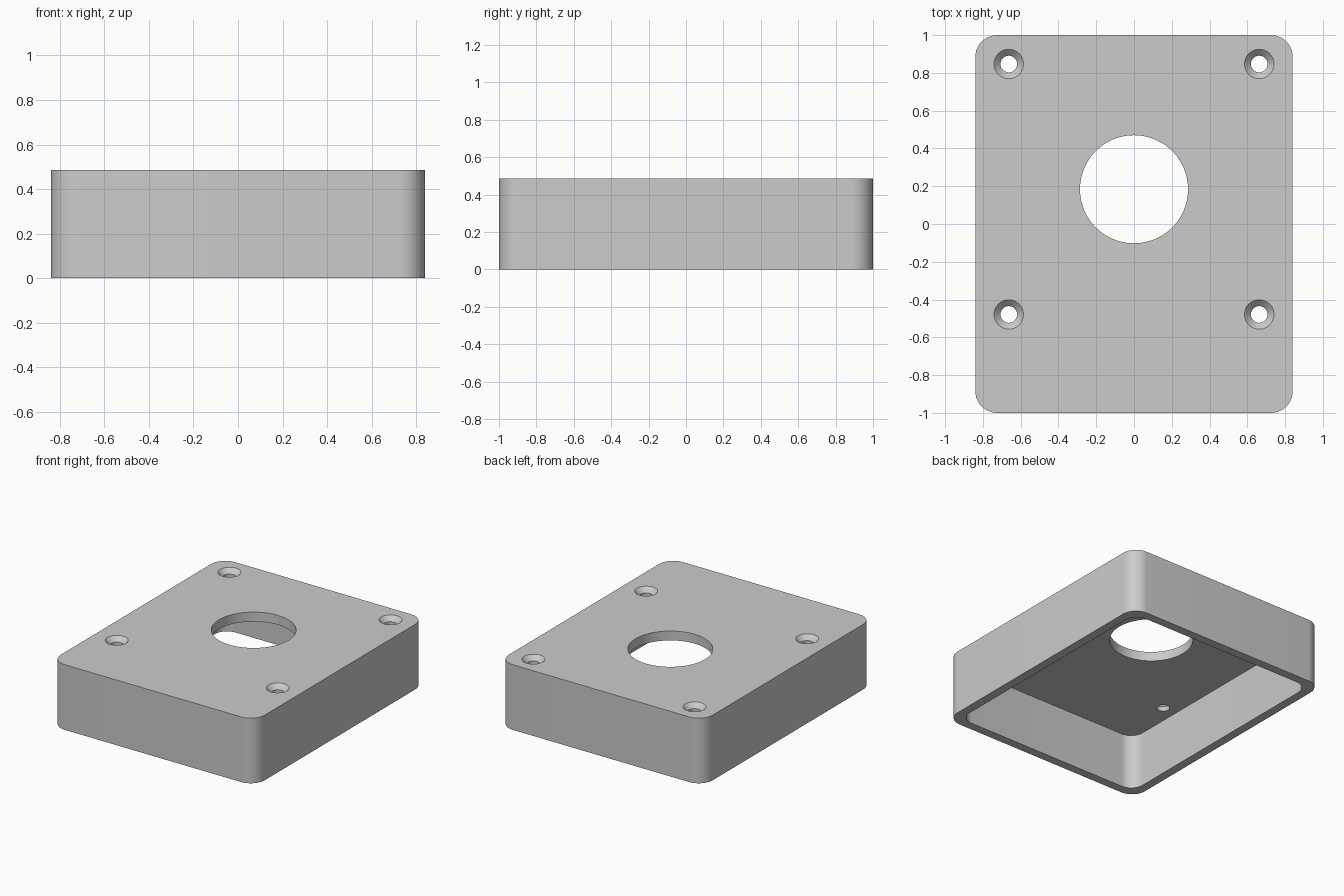
import bpy
import bmesh
from math import sin, cos, pi, radians

if "Cube" in bpy.data.objects:
    bpy.data.objects.remove(bpy.data.objects["Cube"], do_unlink=True)

HALF_X, HALF_Y, HEIGHT = 0.84, 1.0, 0.485
CORNER, WALL, PLATE = 0.115, 0.066, 0.07
HOLE_Y = 0.184          # centre of the bore and of the screw pattern
SCREW = 0.663           # half the screw spacing

grey = bpy.data.materials.new("plain grey")
grey.use_nodes = True
colour = (0.6, 0.6, 0.6, 1)
grey.diffuse_color = colour
grey.node_tree.nodes["Principled BSDF"].inputs["Base Color"].default_value = colour


def rounded_rect(hx, hy, r, steps=12):
    points = []
    for k, (sx, sy) in enumerate([(1, 1), (-1, 1), (-1, -1), (1, -1)]):
        for i in range(steps + 1):
            a = (k + i / steps) * pi / 2
            points.append((sx * (hx - r) + r * cos(a), sy * (hy - r) + r * sin(a)))
    return points


def circle(x, y, r, steps):
    return [(x + r * cos(2 * pi * i / steps), y + r * sin(2 * pi * i / steps))
            for i in range(steps)]


def loft(name, layers):
    """Closed solid through a stack of (outline, z) layers."""
    bm = bmesh.new()
    rings = [[bm.verts.new((x, y, z)) for x, y in outline] for outline, z in layers]
    bm.faces.new(rings[0][::-1])
    bm.faces.new(rings[-1])
    for low, high in zip(rings, rings[1:]):
        for i in range(len(low)):
            j = (i + 1) % len(low)
            bm.faces.new((low[i], low[j], high[j], high[i]))
    mesh = bpy.data.meshes.new(name)
    bm.to_mesh(mesh)
    bm.free()
    mesh.materials.append(grey)
    obj = bpy.data.objects.new(name, mesh)
    bpy.context.collection.objects.link(obj)
    return obj


# Outer block
cover = loft("cover", [(rounded_rect(HALF_X, HALF_Y, CORNER), z) for z in (0, HEIGHT)])

# Hollow underside and central bore
inside = rounded_rect(HALF_X - WALL, HALF_Y - WALL, 0.1)
bore = circle(0, HOLE_Y, 0.286, 96)
cutters = [loft("cavity_cutter", [(inside, z) for z in (-0.1, HEIGHT - PLATE)]),
           loft("bore_cutter", [(bore, z) for z in (0.3, 0.6)])]

# Countersunk screw holes
for sx in (-1, 1):
    for sy in (-1, 1):
        x, y = sx * SCREW, HOLE_Y + sy * SCREW
        profile = [(0.044, 0.3), (0.044, HEIGHT - 0.034), (0.078, HEIGHT), (0.098, HEIGHT + 0.02)]
        cutters.append(loft("screw_hole_cutter", [(circle(x, y, r, 48), z) for r, z in profile]))

# Cut everything out of the block
bpy.ops.object.select_all(action="DESELECT")
cover.select_set(True)
bpy.context.view_layer.objects.active = cover
for cutter in cutters:
    cutter.hide_render = True
    cut = cover.modifiers.new("cut", "BOOLEAN")
    cut.operation = "DIFFERENCE"
    cut.solver = "EXACT"
    cut.object = cutter
    bpy.ops.object.modifier_apply(modifier=cut.name)
    bpy.data.objects.remove(cutter, do_unlink=True)

bpy.ops.object.shade_smooth_by_angle(angle=radians(30))
